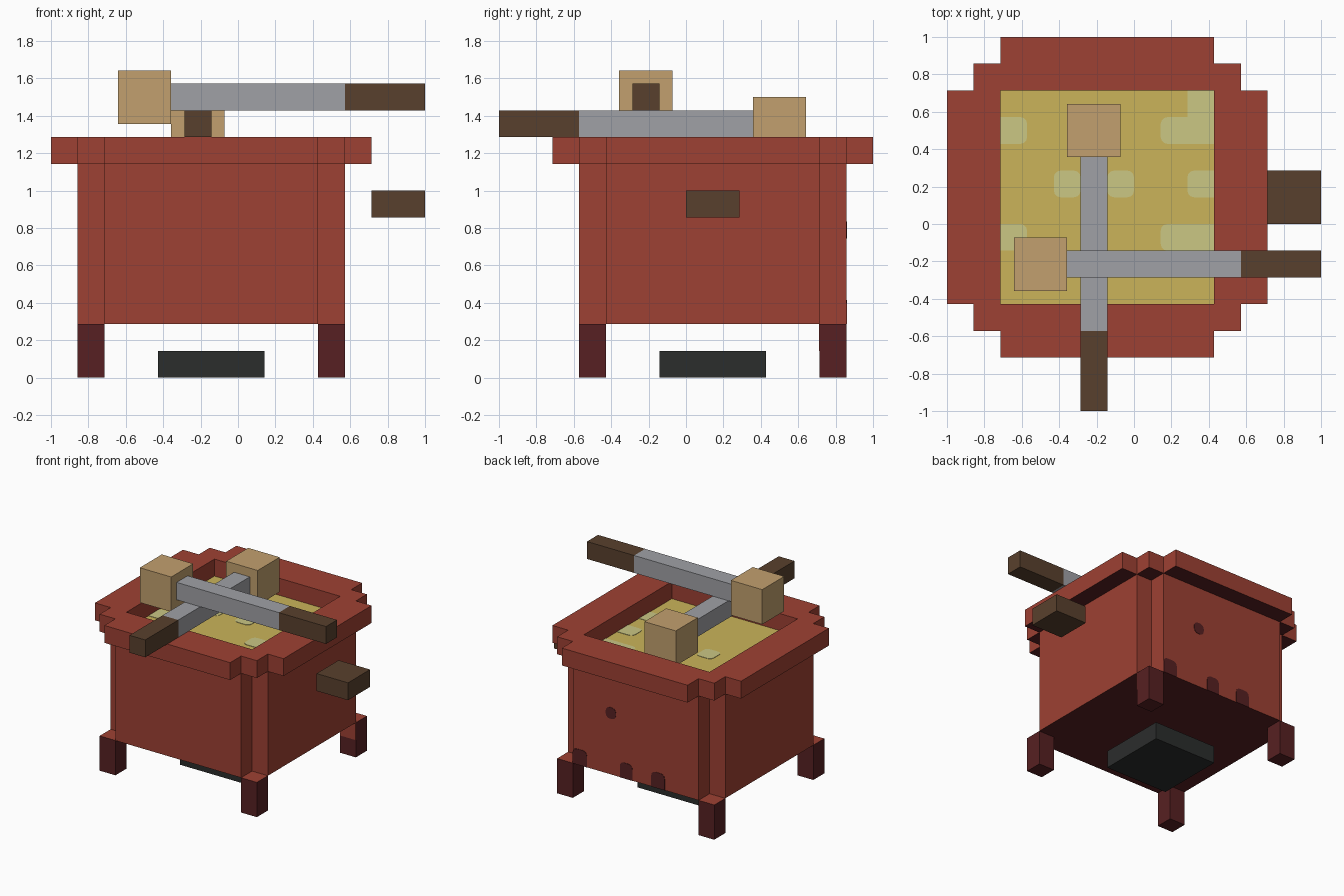
import bpy, bmesh
from mathutils import Vector

U = 1 / 7          # one block of the model's grid
CX, CY = -1, 1     # plan centre of the chest, in blocks

cube = bpy.data.objects.get("Cube")
if cube:
    bpy.data.objects.remove(cube, do_unlink=True)


def material(name, hex_code):
    rgb = [int(hex_code[i:i + 2], 16) / 255 for i in (0, 2, 4)]
    lin = [c / 12.92 if c <= 0.04045 else ((c + 0.055) / 1.055) ** 2.4 for c in rgb]
    m = bpy.data.materials.new(name)
    m.use_nodes = True
    m.diffuse_color = (*lin, 1)
    bsdf = m.node_tree.nodes["Principled BSDF"]
    bsdf.inputs["Base Color"].default_value = (*lin, 1)
    bsdf.inputs["Roughness"].default_value = 0.9
    return m


RED = material("brick_red", "9E4133")
DARK = material("dark_red", "572022")
YELLOW = material("straw_yellow", "CBB45A")
STAIN = material("pale_green", "CBC784")
GREY = material("grey", "A0A1A6")
TAN = material("tan", "C2A06E")
BROWN = material("dark_brown", "59402D")
BLACK = material("charcoal", "2B2D2C")


def finish(name, bm, mats):
    bmesh.ops.recalc_face_normals(bm, faces=bm.faces)
    mesh = bpy.data.meshes.new(name)
    bm.to_mesh(mesh)
    bm.free()
    for m in mats:
        mesh.materials.append(m)
    obj = bpy.data.objects.new(name, mesh)
    bpy.context.collection.objects.link(obj)
    return obj


def box(name, lo, hi, mat, round_axis=None, top_only=False):
    """Box between two corners in blocks; corners along round_axis may be rounded."""
    lo, hi = Vector(lo) * U, Vector(hi) * U
    bm = bmesh.new()
    bmesh.ops.create_cube(bm, size=1)
    for v in bm.verts:
        v.co = Vector([(a + b) / 2 + c * (b - a) for a, b, c in zip(lo, hi, v.co)])
    if round_axis is not None:
        edges = [e for e in bm.edges
                 if abs(e.verts[0].co[round_axis] - e.verts[1].co[round_axis]) > 1e-5
                 and not (top_only and e.verts[0].co.z < hi.z - 1e-4)]
        bmesh.ops.bevel(bm, geom=edges, offset=0.25 * U, segments=3,
                        profile=0.5, affect='EDGES')
    return finish(name, bm, [mat])


def quarter_turns(points):
    """The points turned about the chest centre into all four quarters."""
    turns = []
    for _ in range(4):
        turns.append(points)
        points = [(-y, x) for x, y in points]
    return turns


def prism(name, polygons, z0, z1):
    """Upright red prism over plan polygons, with a dark underside."""
    bm = bmesh.new()
    for poly in polygons:
        bm.faces.new([bm.verts.new(((x + CX) * U, (y + CY) * U, z0 * U)) for x, y in poly])
    bmesh.ops.remove_doubles(bm, verts=bm.verts, dist=1e-5)
    out = bmesh.ops.extrude_face_region(bm, geom=bm.faces[:], use_keep_orig=True)
    for v in out["geom"]:
        if isinstance(v, bmesh.types.BMVert):
            v.co.z = z1 * U
    bmesh.ops.recalc_face_normals(bm, faces=bm.faces)
    for f in bm.faces:
        f.material_index = 1 if f.normal.z < -0.5 else 0
    return finish(name, bm, [RED, DARK])


# Chest body with notched corners, and the stepped open rim
body_plan = sum(quarter_turns([(5, 4), (4, 4), (4, 5)]), [])
prism("chest_body", [body_plan], 2, 8)
rim_side = [(-4, 4), (-5, 5), (-4, 5), (-4, 6), (4, 6), (4, 5), (5, 5), (4, 4)]
prism("chest_rim", quarter_turns(rim_side), 8, 9)

# Legs in the notches, with red tops
for side, x in (("right", -6), ("left", 3)):
    for end, y in (("front", -4), ("back", 5)):
        leg = box(f"{end}_{side}_leg", (x, y, 0), (x + 1, y + 1, 2), DARK)
        leg.data.materials.append(RED)
        for f in leg.data.polygons:
            f.material_index = int(f.normal.z > 0.5)
box("leg_red_patch", (3, 4.98, 1), (4, 5, 2), RED)

# Straw bed inside the rim, with pale stains running under the rim at the edges
T = 8.02
box("straw_bed", (-5, -3, 7.98), (3, 5, T), YELLOW)
stains = [(-5.5, 3, -4, 4), (2, 3.5, 3.5, 5.5), (1, 3, 3.5, 4), (-3, 1, -2, 2),
          (-1, 1, 0, 2), (2, 1, 3.5, 2), (-5.5, -1, -4, 0), (1, -1, 3.5, 0)]
for i, (x0, y0, x1, y1) in enumerate(stains):
    box(f"bed_stain_{i + 1}", (x0, y0, 8.005), (x1, y1, T + 0.02), STAIN, 2)

# Dark spots on the back wall
box("back_spot_high", (0.25, 6, 5.2), (0.9, 6.02, 5.85), DARK, 1)
for i, (x0, x1) in enumerate([(2.1, 3), (-0.8, 0), (-2.85, -2)]):
    box(f"back_spot_low_{i + 1}", (x0, 6, 2), (x1, 6.02, 2.9), DARK, 1, True)

# Block under the chest and side handle
box("base_block", (-3, -1, 0), (1, 3, 1), BLACK)
box("side_handle", (5, 0, 6), (7, 2, 7), BROWN)

# Upper mallet lying along x
box("upper_mallet_head", (-4.5, -2.5, 9.5), (-2.5, -0.5, 11.5), TAN)
box("upper_mallet_shaft", (-2.5, -2, 10), (4, -1, 11), GREY)
box("upper_mallet_grip", (4, -2, 10), (7, -1, 11), BROWN)

# Lower mallet lying along y
box("lower_mallet_head", (-2.5, 2.5, 8.5), (-0.5, 4.5, 10.5), TAN)
box("lower_mallet_shaft", (-2, -4, 9), (-1, 2.5, 10), GREY)
box("lower_mallet_grip", (-2, -7, 9), (-1, -4, 10), BROWN)
